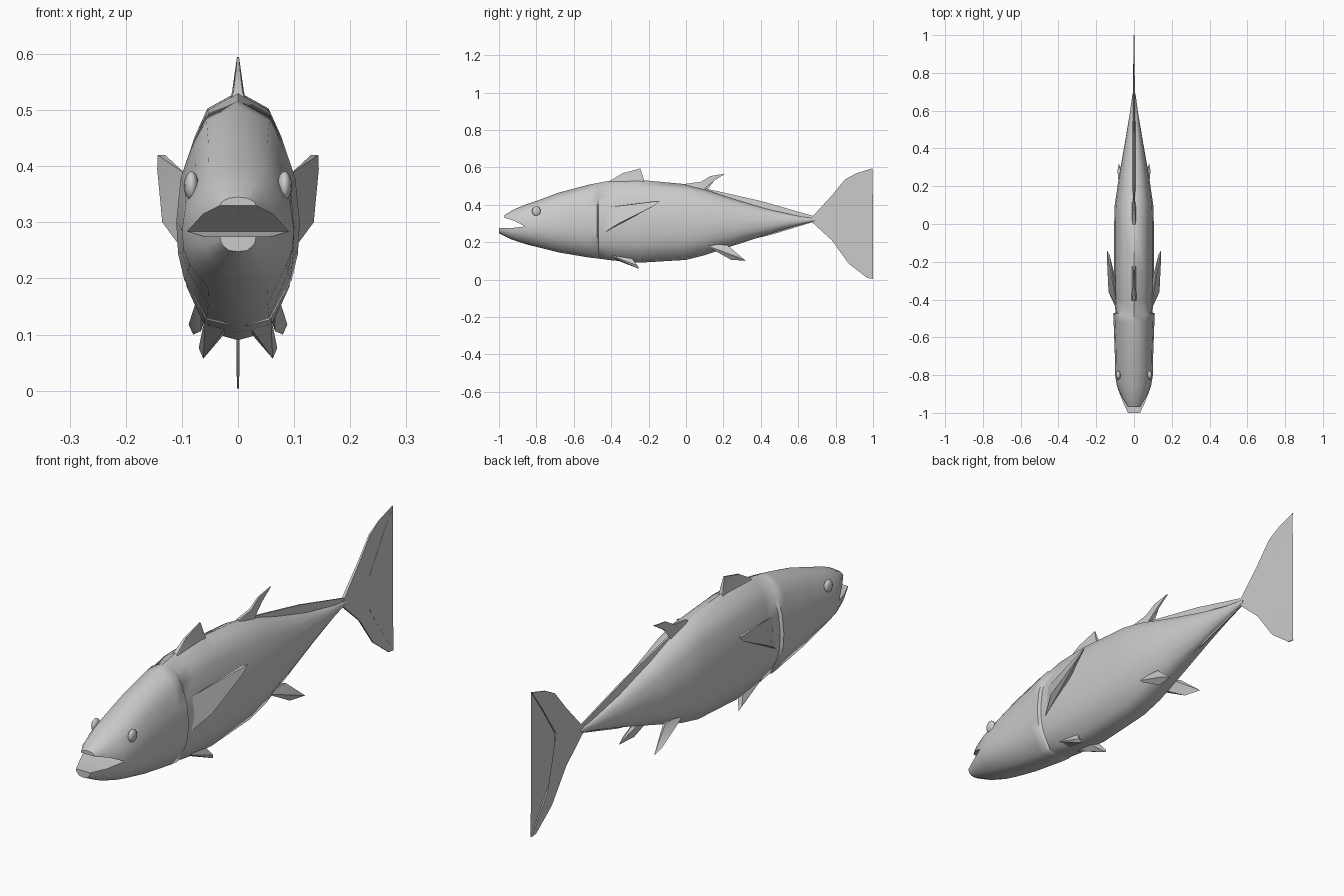
import bpy, bmesh, math

cube = bpy.data.objects.get("Cube")
if cube:
    bpy.data.objects.remove(cube, do_unlink=True)

# One plain colour for the whole fish
grey = bpy.data.materials.new("plain_grey")
grey.use_nodes = True
colour = (0.6, 0.6, 0.6, 1)
grey.diffuse_color = colour
grey.node_tree.nodes["Principled BSDF"].inputs["Base Color"].default_value = colour


def finish(name, bm, angle=40):
    """Turn a bmesh into a shaded, coloured object."""
    bmesh.ops.remove_doubles(bm, verts=bm.verts, dist=0.0005)
    bmesh.ops.recalc_face_normals(bm, faces=bm.faces)
    mesh = bpy.data.meshes.new(name)
    bm.to_mesh(mesh)
    bm.free()
    mesh.materials.append(grey)
    obj = bpy.data.objects.new(name, mesh)
    bpy.context.collection.objects.link(obj)
    bpy.ops.object.select_all(action='DESELECT')
    obj.select_set(True)
    bpy.context.view_layer.objects.active = obj
    bpy.ops.object.shade_smooth_by_angle(angle=math.radians(angle))
    return obj


# Body sections: y, top z, upper lip z, lower lip z, bottom z, half width
SECTIONS = [
    (-.97, .345, .33, .275, .248, .032),
    (-.92, .375, .315, .275, .215, .062),
    (-.86, .4, .284, .284, .19, .09),
    (-.8, .42, .285, .285, .175, .1),
    (-.68, .465, .29, .29, .145, .102),
    (-.52, .507, .3, .3, .118, .108),
    (-.475, .516, .3, .3, .113, .11),
    (-.468, .517, .3, .3, .112, .098),
    (-.4, .53, .3, .3, .103, .103),
    (-.25, .533, .3, .3, .09, .105),
    (0, .51, .3, .3, .105, .105),
    (.1, .485, .3, .3, .13, .102),
    (.25, .435, .3, .3, .18, .08),
    (.45, .375, .31, .31, .245, .045),
    (.6, .34, .315, .315, .29, .02),
    (.69, .328, .32, .32, .312, .008),
]
# Half outlines from the side line to the midline: width share, height share
UPPER = [(1, 0), (.93, .36), (.74, .65), (.52, .87), (0, 1)]
LOWER = [(1, 0), (.97, .3), (.87, .55), (.52, .93), (0, 1)]
JAW_REACH = {0: .03, 1: .015}


def arch(outline, y, mid, end, width):
    half = [(width * a, y, mid + (end - mid) * b) for a, b in outline]
    return half + [(-x, py, z) for x, py, z in reversed(half[:-1])]


def build_body():
    bm = bmesh.new()
    uppers, lowers = [], []
    for i, (y, top, lip_up, lip_low, bottom, w) in enumerate(SECTIONS):
        jaw_y = y - JAW_REACH.get(i, 0)
        uppers.append([bm.verts.new(p) for p in arch(UPPER, y, lip_up, top, w)])
        lowers.append([bm.verts.new(p) for p in arch(LOWER, jaw_y, lip_low, bottom, w)])
    for rows in (uppers, lowers):
        for i, (a, b) in enumerate(zip(rows, rows[1:])):
            for k in range(len(a) - 1):
                bm.faces.new((a[k], a[k + 1], b[k + 1], b[k]))
            # Roof and floor of the open mouth
            if i < 2:
                bm.faces.new((a[0], a[-1], b[-1], b[0]))
        bm.faces.new(rows[0])
        bm.faces.new(rows[-1])
    return finish("body", bm, 50)


def plate(name, outline):
    """Thin upright fin on the midline; points are y, z, half thickness."""
    bm = bmesh.new()
    sides = [[bm.verts.new((s * t, y, z)) for y, z, t in outline] for s in (1, -1)]
    left, right = sides
    bm.faces.new(left)
    bm.faces.new(right)
    for k in range(len(outline)):
        n = (k + 1) % len(outline)
        bm.faces.new((left[k], left[n], right[n], right[k]))
    bmesh.ops.triangulate(bm, faces=[f for f in bm.faces if len(f.verts) > 4])
    return finish(name, bm, 30)


def paired_fin(name, points):
    """Solid fin wrapped around a few points, made on both sides."""
    for side, s in (("left", 1), ("right", -1)):
        bm = bmesh.new()
        verts = [bm.verts.new((s * x, y, z)) for x, y, z in points]
        bmesh.ops.convex_hull(bm, input=verts)
        finish(side + "_" + name, bm, 35)


build_body()

# Midline fins
plate("front_dorsal_fin", [
    (-.42, .51, .015), (-.4, .532, .008), (-.34, .568, .004), (-.245, .594, .002),
    (-.225, .535, .008), (-.22, .5, .015)])
plate("rear_dorsal_fin", [
    (-.01, .49, .012), (0, .512, .006), (.08, .523, .005), (.13, .553, .003),
    (.21, .566, .002), (.15, .528, .004), (.1, .487, .008), (.1, .46, .012)])
plate("upper_keel", [
    (.1, .45, .012), (.1, .488, .004), (.4, .42, .003), (.68, .34, .003), (.68, .322, .005)])
plate("lower_keel", [
    (.2, .22, .01), (.2, .18, .003), (.45, .238, .003), (.68, .308, .003), (.68, .318, .005)])
plate("tail_fin", [
    (.67, .33, .006), (.78, .45, .004), (.85, .535, .003), (.91, .568, .002), (.998, .595, .002),
    (.93, .5, .003), (.845, .37, .004), (.845, .23, .004), (.9, .145, .003), (1, .004, .002),
    (.97, .008, .002), (.87, .085, .003), (.78, .21, .004), (.67, .31, .006)])

# Side fins
paired_fin("pectoral_fin", [
    (.092, -.43, .385), (.098, -.44, .25), (.135, -.36, .3), (.09, -.32, .34),
    (.144, -.17, .395), (.143, -.14, .42), (.13, -.16, .42)])
paired_fin("pelvic_fin", [
    (.02, -.4, .115), (.058, -.42, .135), (.025, -.3, .1), (.055, -.29, .115),
    (.062, -.25, .057), (.07, -.26, .076)])
paired_fin("anal_fin", [
    (.04, .1, .19), (.065, .09, .19), (.04, .2, .185), (.06, .22, .185),
    (.066, .24, .106), (.08, .32, .1), (.088, .28, .118)])

# Eyes
for side, s in (("left", 1), ("right", -1)):
    bm = bmesh.new()
    bmesh.ops.create_uvsphere(bm, u_segments=12, v_segments=8, radius=.026)
    eye = finish(side + "_eye", bm)
    eye.scale = (.5, .9, 1)
    eye.location = (s * .083, -.8, .365)
